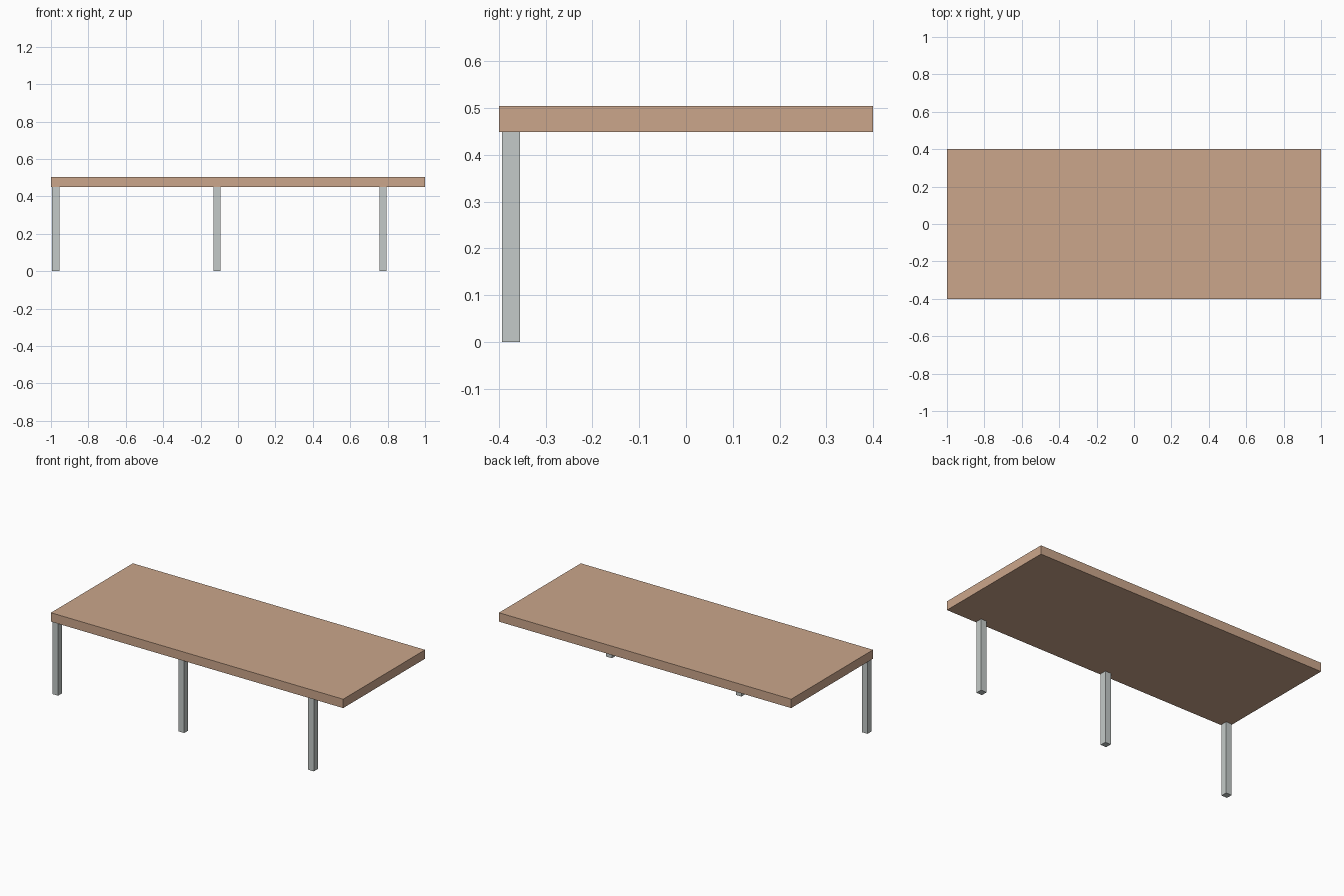
import bpy

if "Cube" in bpy.data.objects:
    bpy.data.objects.remove(bpy.data.objects["Cube"])


def material(name, color):
    mat = bpy.data.materials.new(name)
    mat.diffuse_color = (*color, 1.0)
    mat.use_nodes = True
    mat.node_tree.nodes["Principled BSDF"].inputs["Base Color"].default_value = mat.diffuse_color
    return mat


def box(name, center, size, mat):
    bpy.ops.mesh.primitive_cube_add(size=1, location=center)
    obj = bpy.context.object
    obj.name = name
    obj.scale = size
    bpy.ops.object.transform_apply(location=False, rotation=False, scale=True)
    obj.data.materials.append(mat)
    return obj


wood = material("light wood", (0.597, 0.381, 0.258))
metal = material("pale grey metal", (0.552, 0.591, 0.578))

UNDERSIDE, TOP = 0.449, 0.504
LEG = 0.039

# Flat slab top
box("table_top", (0, 0, (UNDERSIDE + TOP) / 2), (2.0, 0.8, TOP - UNDERSIDE), wood)

# Row of square legs under the front edge only
for name, x in (("left_leg", -0.975), ("middle_leg", -0.112), ("right_leg", 0.775)):
    box(name, (x, -0.374, UNDERSIDE / 2), (LEG, LEG, UNDERSIDE), metal)
